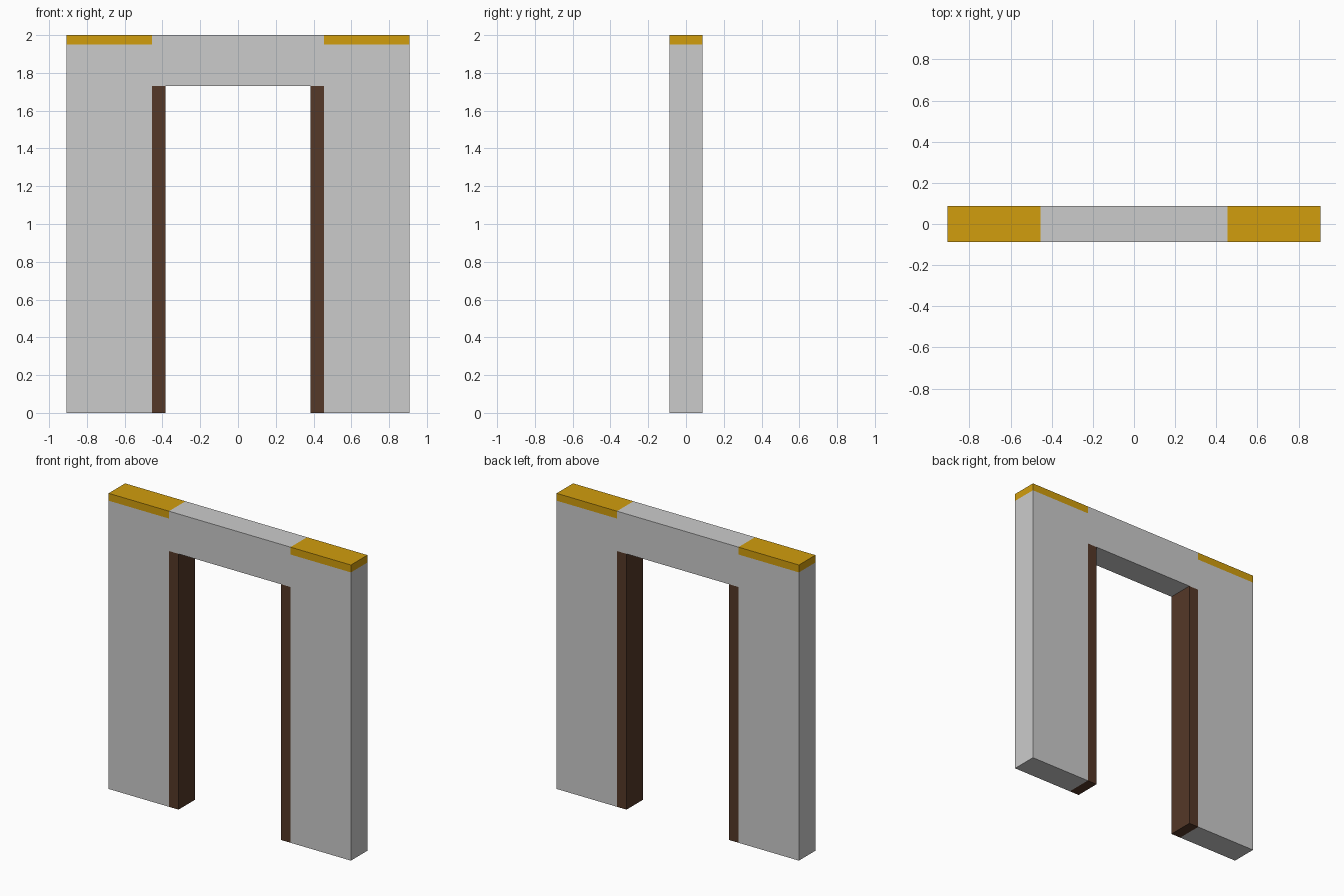
import bpy

if "Cube" in bpy.data.objects:
    bpy.data.objects.remove(bpy.data.objects["Cube"])

HALF_W, HALF_D, TOP = 0.907, 0.088, 2.0
PIER_IN, JAMB_IN = 0.455, 0.383   # inner faces of piers and jambs
LINTEL_Z, CAP_Z = 1.73, 1.95


def material(name, rgb):
    mat = bpy.data.materials.new(name)
    mat.diffuse_color = (*rgb, 1.0)
    mat.use_nodes = True
    mat.node_tree.nodes["Principled BSDF"].inputs["Base Color"].default_value = mat.diffuse_color
    return mat


def box(name, x0, x1, z0, z1, mat=None):
    """Full-depth block between two x and two z values."""
    x0, x1 = sorted((x0, x1))
    bpy.ops.mesh.primitive_cube_add(size=1, location=((x0 + x1) / 2, 0, (z0 + z1) / 2))
    obj = bpy.context.object
    obj.name = name
    obj.scale = (x1 - x0, 2 * HALF_D, z1 - z0)
    bpy.ops.object.transform_apply(location=False, rotation=False, scale=True)
    if mat:
        obj.data.materials.append(mat)
    return obj


gold = material("gold", (0.64, 0.34, 0.004))
wood = material("dark_wood", (0.09, 0.04, 0.021))

# Lintel bridging the opening
box("lintel", -PIER_IN, PIER_IN, LINTEL_Z, TOP)

# Pier, gold cap and wooden jamb on each side
for side, s in (("left", -1), ("right", 1)):
    box(f"{side}_pier", s * PIER_IN, s * HALF_W, 0, CAP_Z)
    box(f"{side}_cap", s * PIER_IN, s * HALF_W, CAP_Z, TOP, gold)
    box(f"{side}_jamb", s * JAMB_IN, s * PIER_IN, 0, LINTEL_Z, wood)
